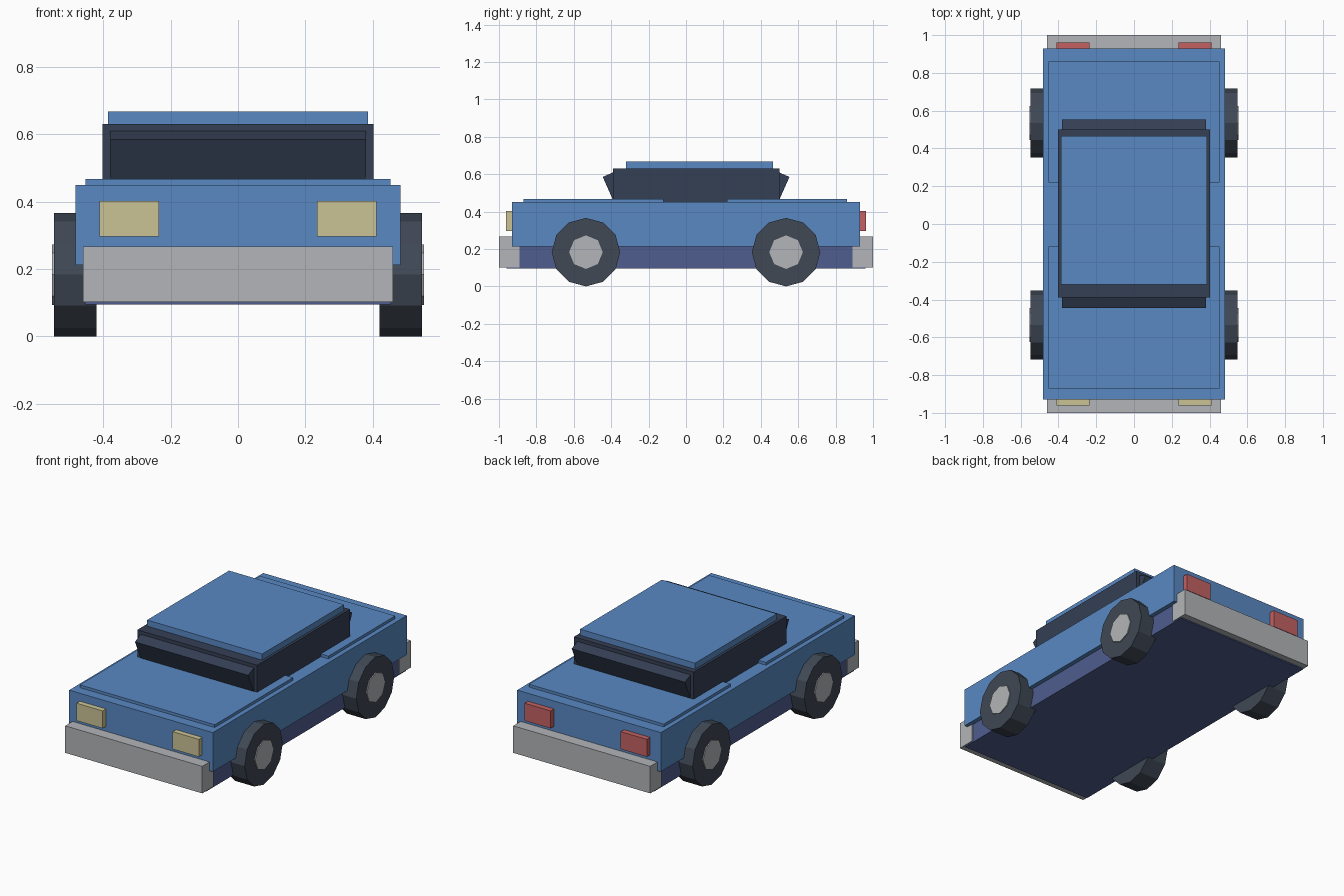
import bpy
from math import radians, pi

if "Cube" in bpy.data.objects:
    bpy.data.objects.remove(bpy.data.objects["Cube"])


def material(name, rgb):
    m = bpy.data.materials.new(name)
    m.diffuse_color = (*rgb, 1)
    m.use_nodes = True
    m.node_tree.nodes["Principled BSDF"].inputs["Base Color"].default_value = m.diffuse_color
    return m


BLUE = material("blue_paint", (0.10, 0.25, 0.55))
UNDER = material("underbody_blue", (0.08, 0.11, 0.28))
GLASS = material("dark_glass", (0.035, 0.05, 0.09))
RUBBER = material("rubber", (0.05, 0.065, 0.09))
METAL = material("metal", (0.45, 0.46, 0.48))
LAMP = material("lamp_cream", (0.60, 0.55, 0.30))
RED = material("lamp_red", (0.55, 0.12, 0.12))


def box(name, x, y, z, mat, tilt=0):
    """Box from (min, max) ranges, optionally tilted about x at its centre."""
    bpy.ops.mesh.primitive_cube_add(
        size=1, location=[(r[0] + r[1]) / 2 for r in (x, y, z)])
    o = bpy.context.object
    o.name = name
    o.scale = [r[1] - r[0] for r in (x, y, z)]
    o.rotation_euler.x = radians(tilt)
    o.data.materials.append(mat)
    return o


def disc(name, sides, radius, x0, x1, y, z, mat):
    """Low-poly cylinder along x with a corner at the top."""
    bpy.ops.mesh.primitive_cylinder_add(
        vertices=sides, radius=radius, depth=abs(x1 - x0),
        location=((x0 + x1) / 2, y, z), rotation=(0, pi / 2, 0))
    o = bpy.context.object
    o.name = name
    o.data.materials.append(mat)
    return o


# Body
box("underbody", (-0.455, 0.455), (-0.96, 0.96), (0.095, 0.25), UNDER)
box("body", (-0.482, 0.482), (-0.93, 0.93), (0.212, 0.45), BLUE)
box("hood", (-0.453, 0.453), (-0.87, -0.12), (0.43, 0.467), BLUE)
box("trunk_lid", (-0.453, 0.453), (0.22, 0.86), (0.43, 0.467), BLUE)

# Cabin
box("cabin", (-0.402, 0.402), (-0.39, 0.50), (0.44, 0.631), GLASS)
box("roof", (-0.386, 0.386), (-0.32, 0.465), (0.62, 0.668), BLUE)

# Outward leaning windows
for name, y, tilt in (("windshield", -0.372, 24), ("rear_window", 0.480, -24)):
    box(name, (-0.38, 0.38), (y - 0.04, y + 0.04), (0.429, 0.609), GLASS, tilt)

# Bumpers and lamps at both ends
for end, s, lamp in (("front", -1, LAMP), ("rear", 1, RED)):
    box(end + "_bumper", (-0.46, 0.46), sorted((s * 0.89, s)),
        (0.102, 0.266), METAL)
    for side, t in (("left", -1), ("right", 1)):
        box(f"{end}_{side}_lamp", sorted((t * 0.235, t * 0.411)),
            sorted((s * 0.90, s * 0.962)), (0.296, 0.402), lamp)

# Wheels and hubs
for end, y in (("front", -0.535), ("rear", 0.535)):
    for side, t in (("left", -1), ("right", 1)):
        disc(f"{end}_{side}_tire", 12, 0.183, t * 0.42, t * 0.547, y, 0.183, RUBBER)
        disc(f"{end}_{side}_hub", 8, 0.09, t * 0.45, t * 0.553, y, 0.183, METAL)
